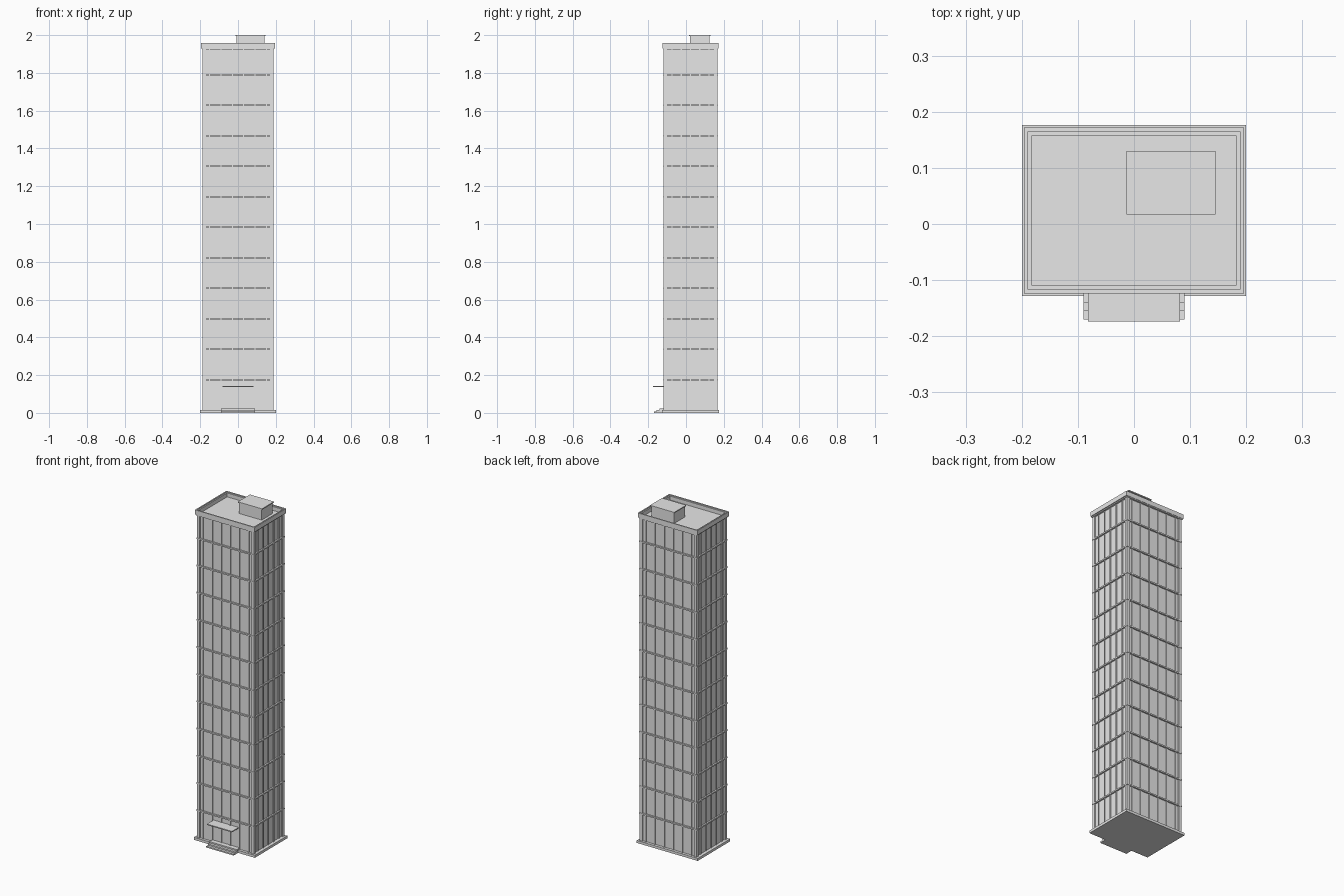
import bpy

cube = bpy.data.objects.get("Cube")
if cube:
    bpy.data.objects.remove(cube, do_unlink=True)

grey = bpy.data.materials.new("light_grey")
grey.use_nodes = True
grey.diffuse_color = (0.8, 0.8, 0.8, 1)
grey.node_tree.nodes["Principled BSDF"].inputs["Base Color"].default_value = (0.8, 0.8, 0.8, 1)

YC = 0.024               # centre of the tower in y
WX, WY = 0.180, 0.136    # half size of the recessed walls
CX, CY = 0.187, 0.143    # half size over the corner columns
BASE, ROOF, TOP = 0.015, 1.93, 1.957
FLOORS = 12


def box(name, x0, x1, y0, y1, z0, z1):
    """Axis-aligned box between two corners."""
    bpy.ops.mesh.primitive_cube_add(
        size=1, location=((x0 + x1) / 2, (y0 + y1) / 2, (z0 + z1) / 2))
    ob = bpy.context.object
    ob.name = name
    ob.scale = (x1 - x0, y1 - y0, z1 - z0)
    ob.data.materials.append(grey)
    return ob


def block(name, hx, hy, z0, z1):
    """Box centred on the tower."""
    return box(name, -hx, hx, YC - hy, YC + hy, z0, z1)


def ring(name, hx, hy, t, z0, z1):
    """Rectangular frame around the tower, t thick."""
    for s in (-1, 1):
        x = s * (hx - t / 2)
        y = YC + s * (hy - t / 2)
        side = "right" if s < 0 else "left"
        end = "front" if s < 0 else "back"
        box(f"{name}_{side}", x - t / 2, x + t / 2, YC - hy, YC + hy, z0, z1)
        box(f"{name}_{end}", t - hx, hx - t, y - t / 2, y + t / 2, z0, z1)


# Plinth and main shaft
block("plinth", 0.2, 0.152, 0, BASE)
block("tower_walls", WX, WY, BASE, ROOF)

# Corner columns
for sx in (-1, 1):
    for sy in (-1, 1):
        x, y = sx * (CX - 0.009), YC + sy * (CY - 0.009)
        box("corner_column", x - 0.009, x + 0.009, y - 0.009, y + 0.009, BASE, ROOF)

# Vertical mullions on all four walls
M = 0.003
for i in range(6):
    x = -0.15 + 0.06 * i
    for s in (-1, 1):
        y = YC + s * WY
        box("wall_mullion", x - M, x + M, y - 0.005, y + 0.005, BASE, ROOF)
for i in range(5):
    y = YC + 0.049 * (i - 2)
    for s in (-1, 1):
        x = s * WX
        box("side_mullion", x - 0.005, x + 0.005, y - M, y + M, BASE, ROOF)

# Floor bands
step = (1.95 - BASE) / FLOORS
for i in range(1, FLOORS):
    z = BASE + i * step
    block("floor_band", CX + 0.002, CY + 0.002, z - 0.004, z + 0.004)

# Roof edge: cornice, raised outer rim and inner ledge
block("cornice", 0.191, 0.146, ROOF - 0.006, ROOF)
ring("parapet", 0.196, 0.148, 0.007, ROOF, TOP)
ring("parapet_ledge", 0.189, 0.141, 0.007, ROOF, TOP - 0.004)

# Roof house with thin slab
box("roof_house", -0.008, 0.14, 0.022, 0.125, ROOF, 1.994)
box("roof_house_slab", -0.013, 0.145, 0.017, 0.13, 1.994, 2.0)

# Entrance steps and canopy
for i in range(3):
    box("entrance_step", -0.09, 0.09, -0.17 + 0.015 * i, -0.11, 0, 0.008 * (i + 1))
box("entrance_canopy", -0.082, 0.082, -0.174, -0.11, 0.137, 0.143)
